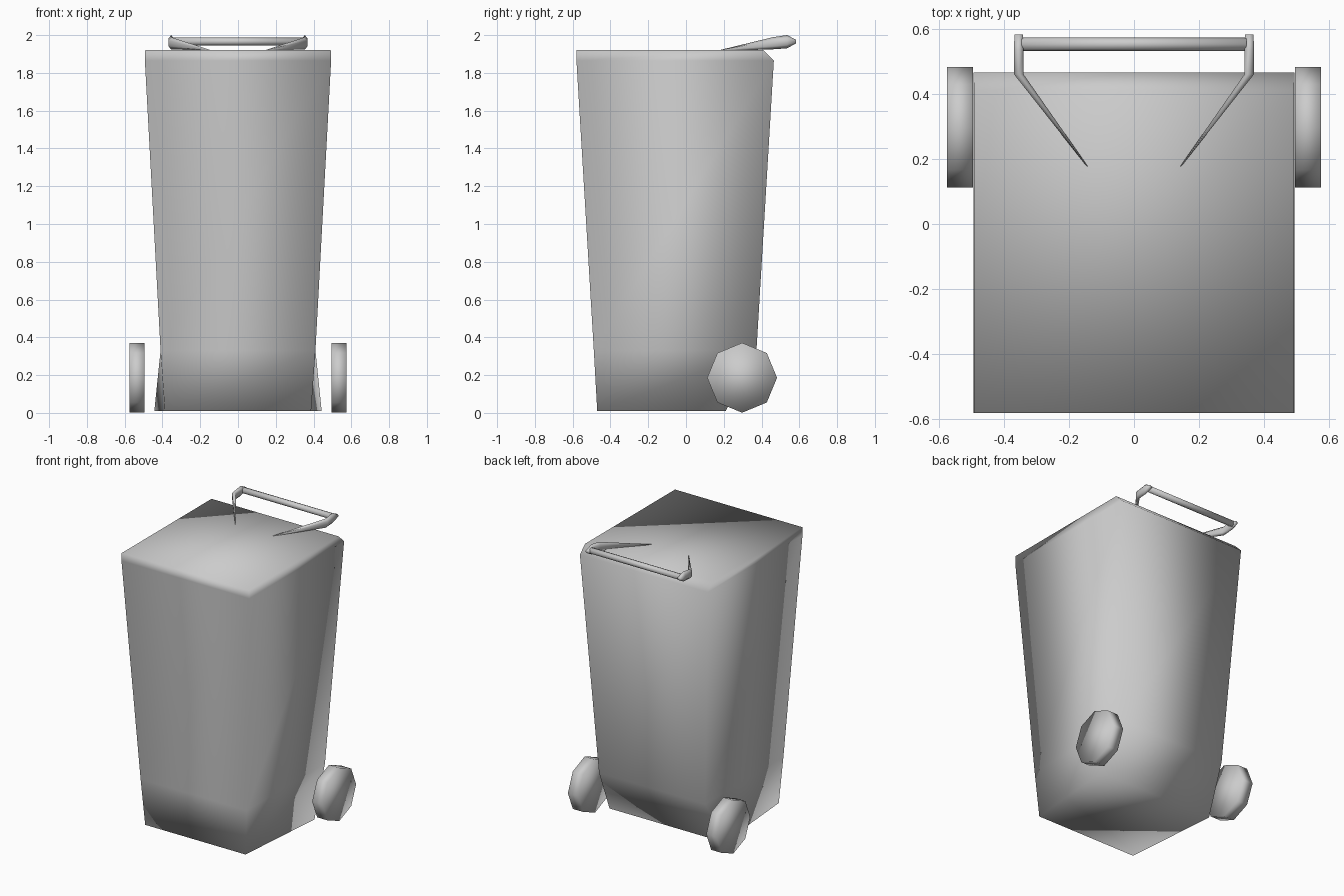
import bpy, bmesh, math
from mathutils import Vector

if "Cube" in bpy.data.objects:
    bpy.data.objects.remove(bpy.data.objects["Cube"], do_unlink=True)

grey = bpy.data.materials.new("plain_grey")
grey.use_nodes = True
colour = (0.6, 0.6, 0.6, 1)
grey.diffuse_color = colour
grey.node_tree.nodes["Principled BSDF"].inputs["Base Color"].default_value = colour


def loft(name, rings):
    """Skin closed rings of points, cap both ends and shade smooth."""
    bm = bmesh.new()
    loops = [[bm.verts.new(p) for p in ring] for ring in rings]
    for a, b in zip(loops, loops[1:]):
        for i in range(len(a)):
            j = (i + 1) % len(a)
            bm.faces.new((a[i], a[j], b[j], b[i]))
    bm.faces.new(loops[0])
    bm.faces.new(loops[-1])
    bmesh.ops.recalc_face_normals(bm, faces=bm.faces)
    for f in bm.faces:
        f.smooth = True
    mesh = bpy.data.meshes.new(name)
    bm.to_mesh(mesh)
    bm.free()
    mesh.materials.append(grey)
    ob = bpy.data.objects.new(name, mesh)
    bpy.context.collection.objects.link(ob)
    return ob


def circle_x(x, y, z, r, n):
    """Ring of n points around an axis along x."""
    return [(x, y + r * math.cos(math.tau * i / n), z + r * math.sin(math.tau * i / n))
            for i in range(n)]


def section(cx, cy, cz, half_w, half_h, n=6):
    """Upright ring of n points across the y direction."""
    return [(cx + half_w * math.sin(math.tau * i / n), cy, cz + half_h * math.cos(math.tau * i / n))
            for i in range(n)]


# Bin body: (front half width, back half width, front y, back y, z) per level
levels = [(0.387, 0.443, -0.47, 0.21, 0.01),
          (0.410, 0.410, -0.488, 0.373, 0.33),
          (0.493, 0.493, -0.58, 0.465, 1.865),
          (0.491, 0.491, -0.58, 0.41, 1.92)]
loft("bin_body", [[(-fw, fy, z), (fw, fy, z), (bw, by, z), (-bw, by, z)]
                  for fw, bw, fy, by, z in levels])

# Wheels and tapered handle arms, one per side
for side, s in (("left", 1), ("right", -1)):
    loft(side + "_wheel", [circle_x(s * x, 0.297, 0.186, 0.185, 8) for x in (0.494, 0.574)])
    loft(side + "_handle_arm", [section(s * 0.142, 0.175, 1.918, 0.002, 0.002),
                                section(s * 0.354, 0.46, 1.957, 0.017, 0.032),
                                section(s * 0.354, 0.535, 1.965, 0.017, 0.035),
                                section(s * 0.354, 0.582, 1.966, 0.015, 0.010)])

# Grab bar between the arms
loft("handle_bar", [circle_x(x, 0.552, 1.966, 0.021, 8) for x in (-0.345, 0.345)])
